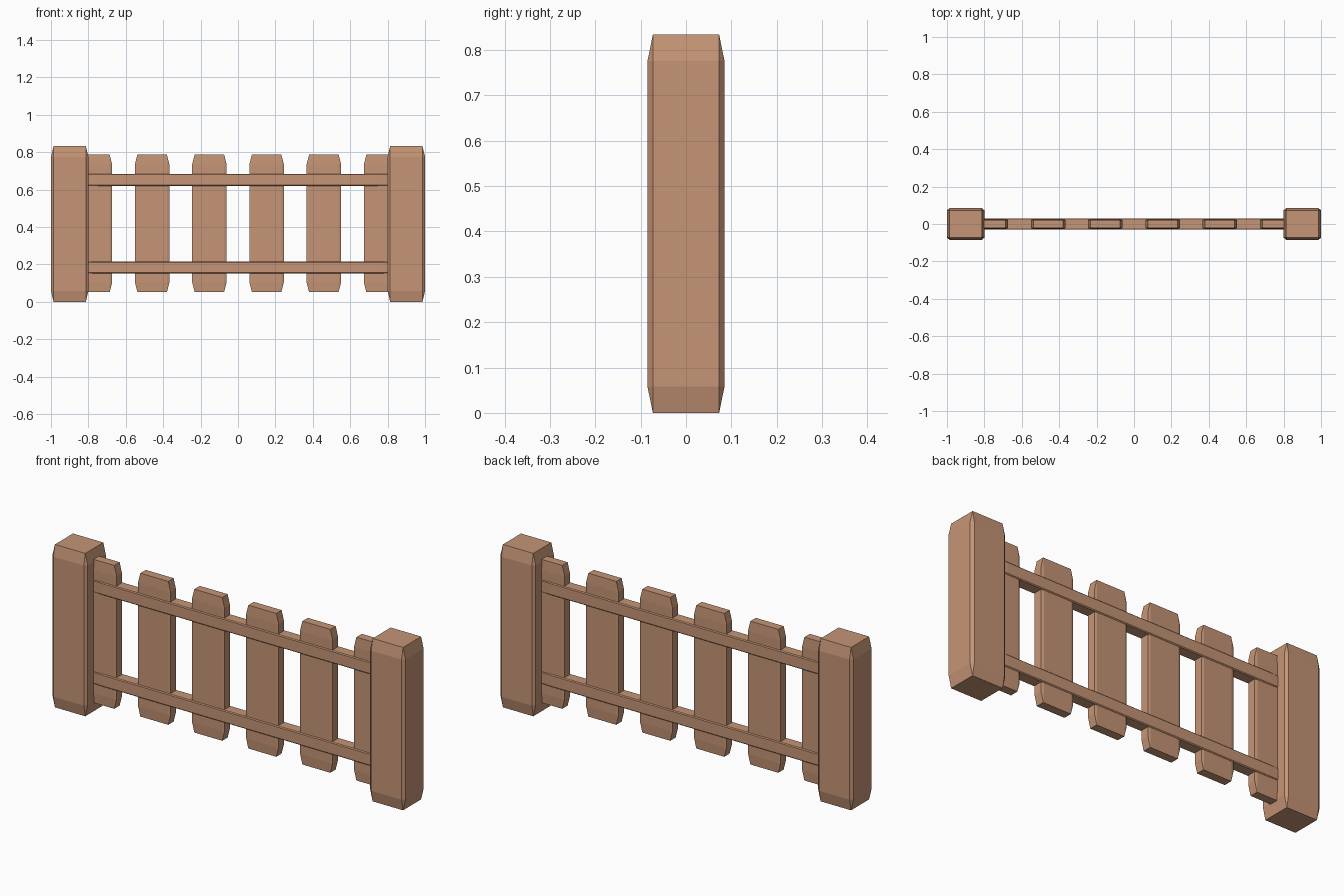
import bpy
import bmesh

default = bpy.data.objects.get("Cube")
if default:
    bpy.data.objects.remove(default, do_unlink=True)

# Single wood colour
wood = bpy.data.materials.new("brown_wood")
wood.use_nodes = True
WOOD_COLOUR = (0.56, 0.30, 0.18, 1)
wood.diffuse_color = WOOD_COLOUR
wood.node_tree.nodes["Principled BSDF"].inputs["Base Color"].default_value = WOOD_COLOUR


def timber(name, centre, size, chamfer=0.07):
    """Chamfered unit cube stretched to size, so chamfers lengthen with the beam."""
    bm = bmesh.new()
    bmesh.ops.create_cube(bm, size=1)
    bmesh.ops.bevel(bm, geom=bm.edges[:], offset=chamfer, segments=1,
                    affect='EDGES', profile=0.5)
    bmesh.ops.scale(bm, vec=size, verts=bm.verts)
    bmesh.ops.recalc_face_normals(bm, faces=bm.faces)
    mesh = bpy.data.meshes.new(name)
    bm.to_mesh(mesh)
    bm.free()
    mesh.materials.append(wood)
    obj = bpy.data.objects.new(name, mesh)
    obj.location = centre
    bpy.context.collection.objects.link(obj)
    return obj


# End posts
for side, x in (("right", -0.9), ("left", 0.9)):
    timber(f"{side}_post", (x, 0, 0.417), (0.2, 0.17, 0.834))

# Upright pickets
for i in range(6):
    timber(f"picket_{i + 1}", ((i - 2.5) * 0.306, 0, 0.42), (0.184, 0.051, 0.734))

# Horizontal rails, ends buried in the posts
for name, z in (("lower_rail", 0.184), ("upper_rail", 0.653)):
    timber(name, (0, 0, z), (1.74, 0.06, 0.064))
